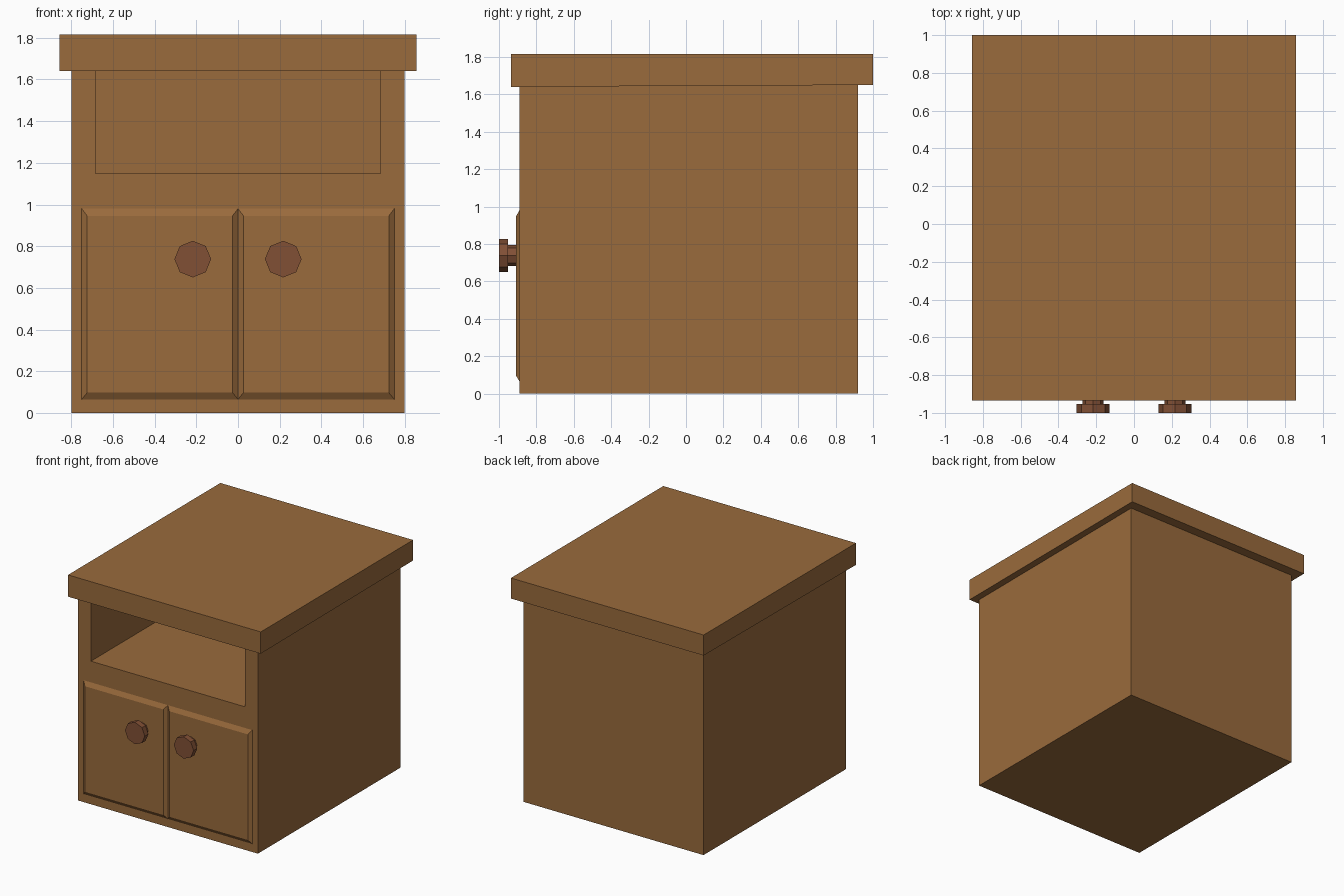
import bpy, bmesh, math
from mathutils import Matrix

if "Cube" in bpy.data.objects:
    bpy.data.objects.remove(bpy.data.objects["Cube"])


def material(name, rgb):
    m = bpy.data.materials.new(name)
    m.diffuse_color = (*rgb, 1)
    m.use_nodes = True
    m.node_tree.nodes["Principled BSDF"].inputs["Base Color"].default_value = m.diffuse_color
    return m


WOOD = material("wood", (0.32, 0.145, 0.045))
KNOB = material("knob_wood", (0.22, 0.08, 0.036))


def finish(name, bm, mat):
    bmesh.ops.recalc_face_normals(bm, faces=bm.faces)
    me = bpy.data.meshes.new(name)
    bm.to_mesh(me)
    bm.free()
    ob = bpy.data.objects.new(name, me)
    me.materials.append(mat)
    bpy.context.collection.objects.link(ob)
    return ob


def box(x0, x1, y0, y1, z0, z1):
    bm = bmesh.new()
    bmesh.ops.create_cube(bm, size=1)
    for v in bm.verts:
        v.co = (x1 if v.co.x > 0 else x0,
                y1 if v.co.y > 0 else y0,
                z1 if v.co.z > 0 else z0)
    return bm


# Body with an open shelf niche cut in from the front and top
body = finish("cabinet_body", box(-0.80, 0.80, -0.89, 0.92, 0, 1.65), WOOD)
cutter = finish("niche_cutter", box(-0.685, 0.685, -1.1, 0.80, 1.15, 1.8), WOOD)
cutter.hide_render = True
cutter.hide_set(True)
cut = body.modifiers.new("niche", "BOOLEAN")
cut.operation = "DIFFERENCE"
cut.solver = "EXACT"
cut.object = cutter

# Top slab, its underside rising slightly to the back
bm = box(-0.857, 0.857, -0.935, 1.0, 1.64, 1.815)
for v in bm.verts:
    if v.co.z < 1.7 and v.co.y > 0:
        v.co.z = 1.65
finish("top_slab", bm, WOOD)


# Doors with chamfered edges
def door(name, x0, x1):
    bm = box(x0, x1, -0.91, -0.89, 0.065, 0.98)
    for v in bm.verts:
        if v.co.y < -0.9:
            v.co.x += 0.026 if v.co.x < (x0 + x1) / 2 else -0.026
            v.co.z += 0.032 if v.co.z < 0.5 else -0.034
    finish(name, bm, WOOD)


# Octagonal knobs: narrow neck and wide head
def knob(name, x):
    bm = bmesh.new()
    for r, y0, y1 in ((0.056, -0.955, -0.905), (0.088, -1.0, -0.953)):
        place = (Matrix.Translation((x, (y0 + y1) / 2, 0.738))
                 @ Matrix.Rotation(math.pi / 2, 4, "X"))
        bmesh.ops.create_cone(bm, cap_ends=True, segments=8, radius1=r,
                              radius2=r, depth=y1 - y0, matrix=place)
    finish(name, bm, KNOB)


for side, s in (("left", -1), ("right", 1)):
    door(side + "_door", *sorted((0, 0.75 * s)))
    knob(side + "_knob", 0.217 * s)
